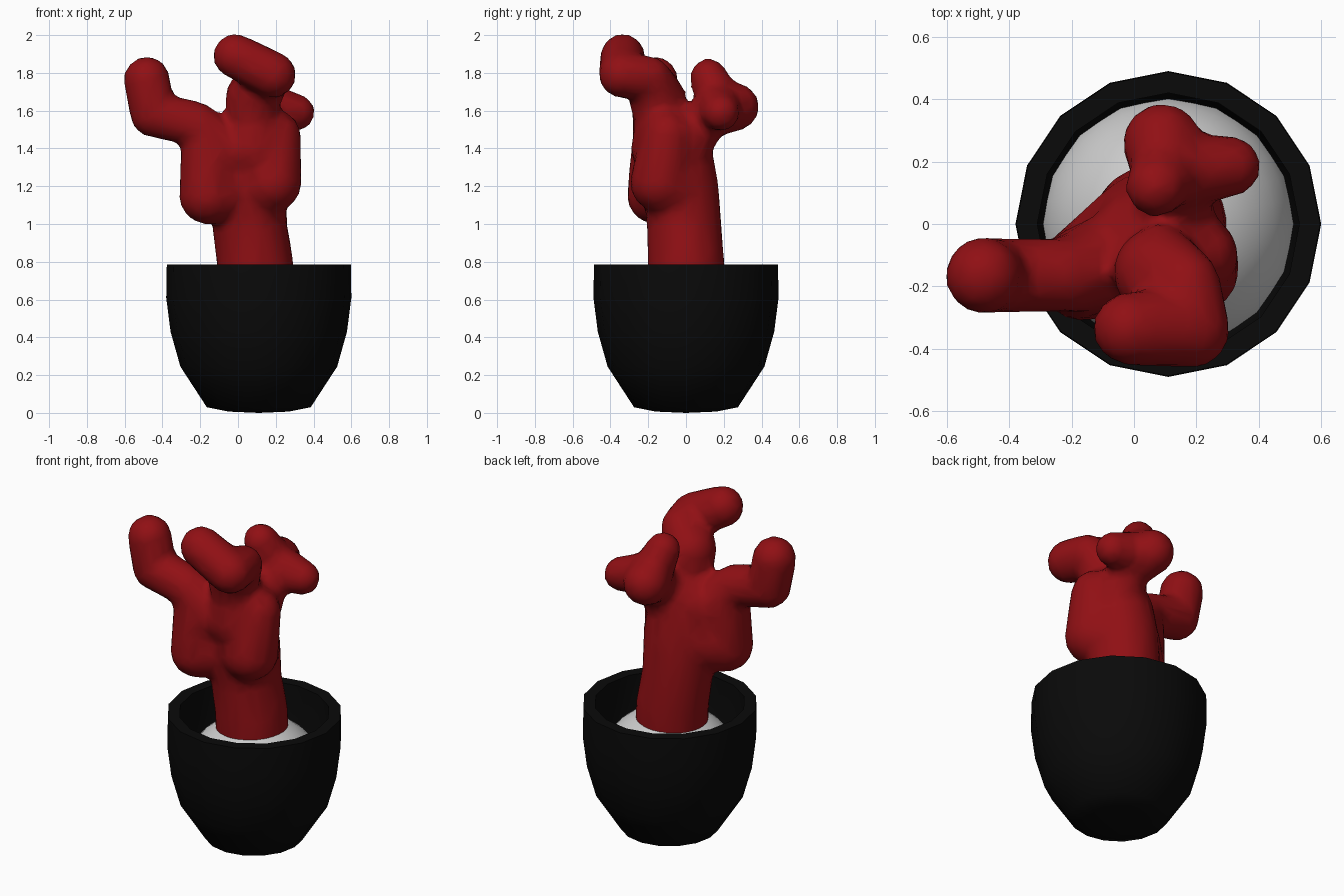
import bpy, bmesh, math
from mathutils import Vector

if "Cube" in bpy.data.objects:
    bpy.data.objects.remove(bpy.data.objects["Cube"])

POT_X = 0.11


def material(name, rgb):
    m = bpy.data.materials.new(name)
    m.diffuse_color = (*rgb, 1)
    m.use_nodes = True
    m.node_tree.nodes["Principled BSDF"].inputs["Base Color"].default_value = m.diffuse_color
    return m


def add_object(name, bm, mat=None):
    bmesh.ops.recalc_face_normals(bm, faces=bm.faces)
    me = bpy.data.meshes.new(name)
    bm.to_mesh(me)
    bm.free()
    ob = bpy.data.objects.new(name, me)
    bpy.context.collection.objects.link(ob)
    if mat:
        me.materials.append(mat)
    return ob


def smooth(ob, degrees):
    bpy.ops.object.select_all(action='DESELECT')
    ob.select_set(True)
    bpy.context.view_layer.objects.active = ob
    bpy.ops.object.shade_smooth_by_angle(angle=math.radians(degrees))


def lathe(name, profile, sides, mat=None):
    bm = bmesh.new()
    vs = [bm.verts.new((r, 0, z)) for r, z in profile]
    es = [bm.edges.new(p) for p in zip(vs, vs[1:])]
    bmesh.ops.spin(bm, geom=vs + es, cent=(0, 0, 0), axis=(0, 0, 1),
                   angle=math.tau, steps=sides, use_duplicate=False)
    bmesh.ops.remove_doubles(bm, verts=bm.verts, dist=1e-4)
    bmesh.ops.translate(bm, verts=bm.verts, vec=(POT_X, 0, 0))
    return add_object(name, bm, mat)


def hull_blobs(target, blobs, directions):
    """Add the convex hull of some (x, y, z, radius) blobs to target."""
    tmp = bmesh.new()
    for x, y, z, r in blobs:
        for d in directions:
            tmp.verts.new(Vector((x, y, z)) + d * (r + 0.004))
    bmesh.ops.convex_hull(tmp, input=list(tmp.verts))
    copies = {}
    for f in tmp.faces:
        for v in f.verts:
            if v not in copies:
                copies[v] = target.verts.new(v.co)
        target.faces.new([copies[v] for v in f.verts])
    tmp.free()


# Pot: 16-sided bowl with thick wall
pot = lathe("pot", [(0, 0), (0.16, 0.007), (0.275, 0.03), (0.415, 0.245), (0.467, 0.43),
                    (0.49, 0.61), (0.487, 0.785), (0.42, 0.785), (0.422, 0.61),
                    (0.40, 0.43), (0.35, 0.27), (0.24, 0.1), (0, 0.08)],
            16, material("black", (0.003, 0.003, 0.003)))
smooth(pot, 50)

# Soil: domed mound inside the pot
arc = [i * math.pi / 16 for i in range(9)]
soil = lathe("soil", [(0.41 * math.sin(a), 0.36 + 0.39 * math.cos(a)) for a in arc], 32)
smooth(soil, 60)

# Cactus: chains of (x, y, z, radius) blobs hulled pairwise, then fused
chains = [
    # trunk
    [(0.1, 0, 0.6, 0.2), (0.09, 0, 0.8, 0.2), (0.06, -0.01, 1.0, 0.195),
     (0.06, -0.03, 1.2, 0.2), (0.06, -0.05, 1.38, 0.185)],
    # left and right bulges on the trunk
    [(0.0, -0.04, 1.2, 0.17), (-0.16, -0.16, 1.15, 0.15), (-0.16, -0.15, 1.38, 0.14)],
    [(0.1, -0.03, 1.2, 0.17), (0.18, -0.14, 1.22, 0.155), (0.2, -0.1, 1.47, 0.13)],
    # left arm
    [(-0.1, -0.13, 1.38, 0.15), (-0.22, -0.165, 1.53, 0.115),
     (-0.45, -0.165, 1.58, 0.118), (-0.483, -0.165, 1.765, 0.12)],
    # middle arm and its curled head
    [(0.08, -0.13, 1.4, 0.16), (0.08, -0.14, 1.54, 0.125), (0.08, -0.155, 1.67, 0.145),
     (0.17, -0.19, 1.78, 0.105), (0.185, -0.34, 1.79, 0.12), (-0.015, -0.335, 1.89, 0.115)],
    # rear arm with three knobs
    [(0.12, 0.0, 1.42, 0.14), (0.13, 0.1, 1.56, 0.11), (0.09, 0.26, 1.62, 0.125)],
    [(0.12, 0.19, 1.62, 0.12), (0.07, 0.12, 1.78, 0.095)],
    [(0.14, 0.17, 1.63, 0.12), (0.31, 0.185, 1.59, 0.095)],
]
ball = bmesh.new()
bmesh.ops.create_icosphere(ball, subdivisions=3, radius=1)
directions = [v.co.copy() for v in ball.verts]
ball.free()

bm = bmesh.new()
for chain in chains:
    for pair in zip(chain, chain[1:]):
        hull_blobs(bm, pair, directions)
cactus = add_object("cactus", bm, material("red", (0.28, 0.005, 0.007)))

# Fuse the blobs into one skin, soften the joints and thin out the faces
fuse = cactus.modifiers.new("fuse", 'REMESH')
fuse.mode = 'VOXEL'
fuse.voxel_size = 0.025
soften = cactus.modifiers.new("soften", 'SMOOTH')
soften.factor = 0.5
soften.iterations = 8
thin = cactus.modifiers.new("low_poly", 'DECIMATE')
thin.ratio = 0.2
bpy.context.view_layer.objects.active = cactus
for name in ("fuse", "soften", "low_poly"):
    bpy.ops.object.modifier_apply(modifier=name)
smooth(cactus, 80)
